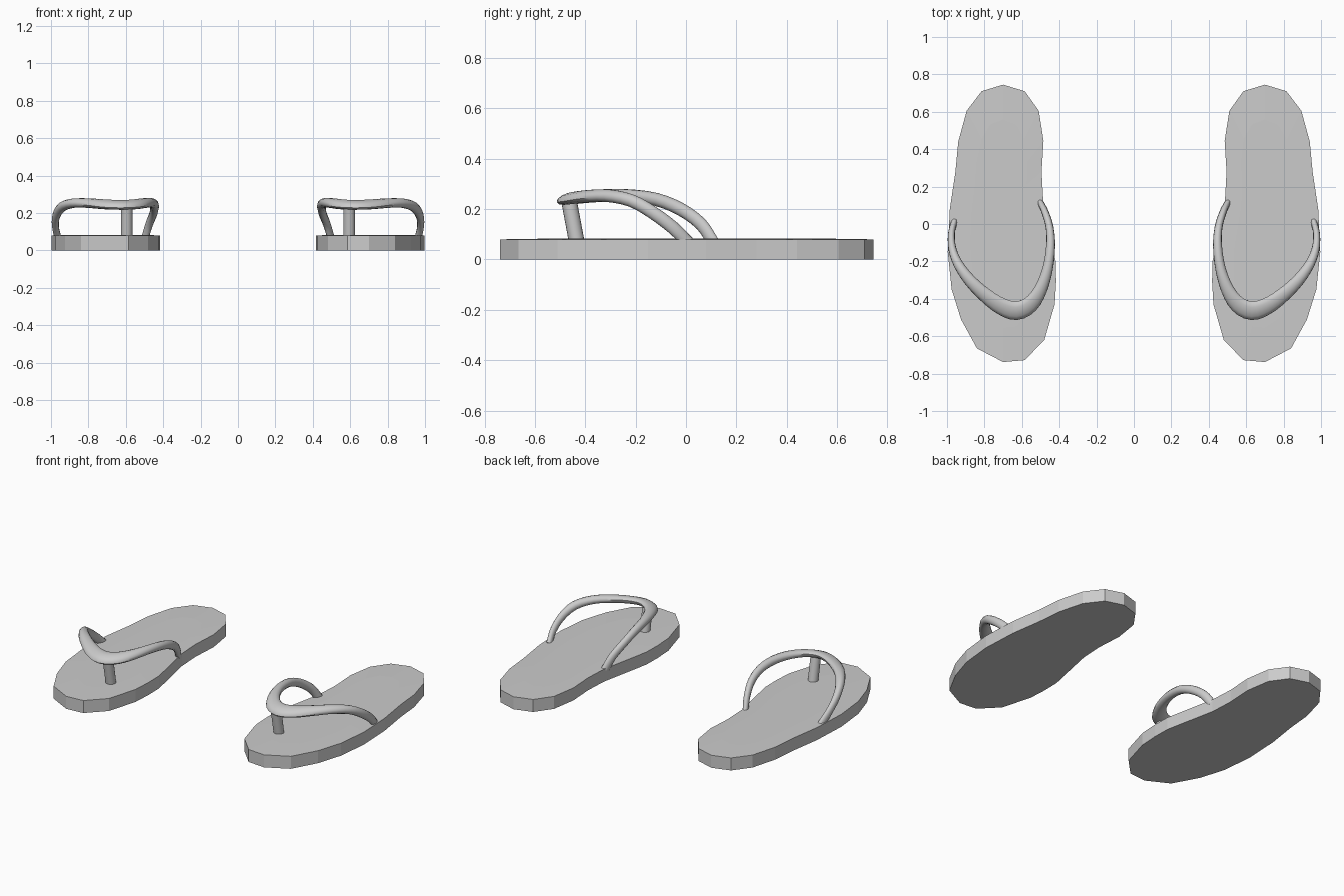
import bpy, bmesh, math
from mathutils import Vector

if "Cube" in bpy.data.objects:
    bpy.data.objects.remove(bpy.data.objects["Cube"])

rubber = bpy.data.materials.new("grey_rubber")
rubber.diffuse_color = (0.6, 0.6, 0.6, 1)
rubber.use_nodes = True
rubber.node_tree.nodes["Principled BSDF"].inputs["Base Color"].default_value = rubber.diffuse_color

# Sole outline of the right sandal, seen from above
OUTLINE = [(.70, .745), (.585, .71), (.51, .605), (.485, .445), (.495, .28), (.487, .13),
           (.45, -.05), (.42, -.20), (.418, -.31), (.425, -.43), (.48, -.62), (.585, -.728),
           (.70, -.738), (.84, -.665), (.925, -.51), (.975, -.35), (.996, -.15), (.985, .08),
           (.955, .28), (.94, .44), (.895, .605), (.815, .71)]

# Strap path: x, y, z, half width, half thickness, downward tilt of the outer edge
STRAP = [(.962, .01, .065, .017, .026, 0), (.976, -.05, .125, .018, .026, 0),
         (.972, -.13, .185, .021, .026, 0), (.94, -.215, .233, .026, .026, .1),
         (.875, -.305, .253, .033, .025, .2), (.79, -.385, .252, .040, .024, .25),
         (.71, -.44, .246, .047, .023, .3), (.63, -.464, .243, .052, .022, .3),
         (.555, -.43, .246, .046, .023, .3), (.50, -.35, .253, .036, .025, .25),
         (.463, -.24, .254, .028, .026, .15), (.447, -.12, .239, .024, .026, 0),
         (.452, -.02, .199, .021, .026, 0), (.475, .06, .140, .019, .026, 0),
         (.498, .11, .065, .017, .026, 0)]


def finish(bm, name, smooth):
    bmesh.ops.recalc_face_normals(bm, faces=bm.faces)
    mesh = bpy.data.meshes.new(name)
    bm.to_mesh(mesh)
    bm.free()
    mesh.materials.append(rubber)
    obj = bpy.data.objects.new(name, mesh)
    bpy.context.collection.objects.link(obj)
    if smooth:
        bpy.ops.object.select_all(action='DESELECT')
        obj.select_set(True)
        bpy.context.view_layer.objects.active = obj
        bpy.ops.object.shade_smooth_by_angle(angle=math.radians(45))
    return obj


def bridge(bm, a, b):
    for i in range(len(a)):
        j = (i + 1) % len(a)
        bm.faces.new((a[i], a[j], b[j], b[i]))


def smooth_path(points, steps):
    # Catmull-Rom interpolation through the control points
    pts = [Vector(p) for p in points]
    pts = [2 * pts[0] - pts[1]] + pts + [2 * pts[-1] - pts[-2]]
    out = []
    for i in range(1, len(pts) - 2):
        p, q, r, s = pts[i - 1:i + 3]
        for k in range(steps):
            t = k / steps
            out.append(.5 * (2 * q + (r - p) * t + (2 * p - 5 * q + 4 * r - s) * t * t
                             + (3 * q - p - 3 * r + s) * t ** 3))
    return out + [pts[-2]]


def build_sole(side, label):
    bm = bmesh.new()
    low = [bm.verts.new((side * x, y, 0)) for x, y in OUTLINE]
    high = [bm.verts.new((side * x, y, .08)) for x, y in OUTLINE]
    bridge(bm, low, high)
    bm.faces.new(low)
    # Very slightly raised footbed
    crown = [bm.verts.new((side * (.7 + (x - .7) * .6), y * .75, .083)) for x, y in OUTLINE]
    bridge(bm, high, crown)
    bm.faces.new(crown)
    finish(bm, label + "_sole", False)


def build_strap(side, label):
    path = smooth_path(STRAP, 3)
    bm = bmesh.new()
    rings = []
    for i, row in enumerate(path):
        pos = Vector(row[:3])
        tangent = (Vector(path[min(i + 1, len(path) - 1)][:3])
                   - Vector(path[max(i - 1, 0)][:3])).normalized()
        wide = Vector((tangent.y, -tangent.x, 0)).normalized()
        # Make the width axis point away from the middle of the foot
        if wide.dot(pos - Vector((.7, -.1, pos.z))) < 0:
            wide = -wide
        thick = tangent.cross(wide)
        if thick.z < 0:
            thick = -thick
        w = wide * math.cos(row[5]) - thick * math.sin(row[5])
        t = thick * math.cos(row[5]) + wide * math.sin(row[5])
        ring = []
        for k in range(12):
            a = math.tau * k / 12
            p = pos + w * (row[3] * math.cos(a)) + t * (row[4] * math.sin(a))
            ring.append(bm.verts.new((side * p.x, p.y, p.z)))
        # Keep the ring order consistent along the path
        if wide.cross(thick).dot(tangent) < 0:
            ring = [ring[-k % 12] for k in range(12)]
        rings.append(ring)
    for a, b in zip(rings, rings[1:]):
        bridge(bm, a, b)
    bm.faces.new(rings[0])
    bm.faces.new(rings[-1])
    finish(bm, label + "_strap", True)


def build_toe_post(side, label):
    # Slightly leaning round peg between sole and strap
    start, end = Vector((side * .595, -.435, .075)), Vector((side * .595, -.465, .235))
    axis = (end - start).normalized()
    u = Vector((1, 0, 0))
    v = axis.cross(u)
    bm = bmesh.new()
    ends = []
    for c in (start, end):
        ends.append([bm.verts.new(c + .031 * (u * math.cos(math.tau * k / 16)
                                              + v * math.sin(math.tau * k / 16)))
                     for k in range(16)])
    bridge(bm, *ends)
    for ring in ends:
        bm.faces.new(ring)
    finish(bm, label + "_toe_post", True)


for side, label in ((1, "right"), (-1, "left")):
    build_sole(side, label)
    build_strap(side, label)
    build_toe_post(side, label)
